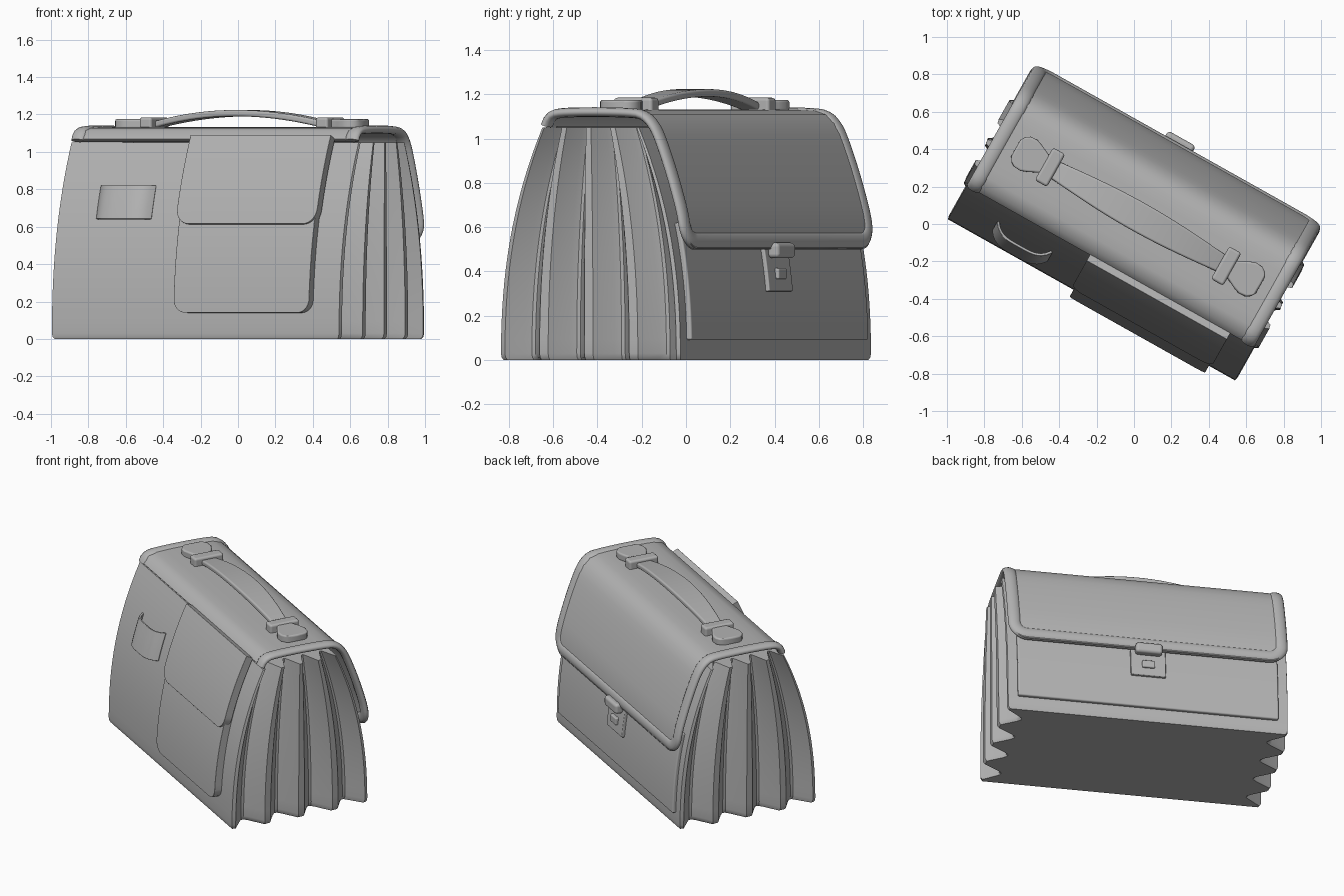
import bpy, bmesh, math
from mathutils import Vector

if "Cube" in bpy.data.objects:
    bpy.data.objects.remove(bpy.data.objects["Cube"], do_unlink=True)

TURN = math.radians(-29.3)   # the whole bag stands turned about z
HALF = 0.88                  # half width of the bag

leather = bpy.data.materials.new("grey_leather")
leather.use_nodes = True
GREY = (0.45, 0.45, 0.45, 1)
leather.diffuse_color = GREY
leather.node_tree.nodes["Principled BSDF"].inputs["Base Color"].default_value = GREY


def finish(name, bm, thick=0, bevel=0, sharp=None):
    """Turn a bmesh into a smooth shaded object with optional thickness and rounded edges."""
    bmesh.ops.recalc_face_normals(bm, faces=bm.faces)
    mesh = bpy.data.meshes.new(name)
    bm.to_mesh(mesh)
    bm.free()
    mesh.materials.append(leather)
    mesh.shade_smooth()
    if sharp:
        mesh.set_sharp_from_angle(angle=math.radians(sharp))
    ob = bpy.data.objects.new(name, mesh)
    bpy.context.collection.objects.link(ob)
    ob.rotation_euler.z = TURN
    if thick:
        mod = ob.modifiers.new("thickness", 'SOLIDIFY')
        mod.thickness, mod.offset = thick, 0
    if bevel:
        mod = ob.modifiers.new("soft_edge", 'BEVEL')
        mod.width, mod.segments = bevel, 3
        mod.limit_method, mod.angle_limit = 'ANGLE', math.radians(45)
        mod.harden_normals = True
    return ob


def skin(rows, closed=False, caps=False):
    """Bridge rows of points into a surface."""
    bm = bmesh.new()
    rings = [[bm.verts.new(p) for p in row] for row in rows]
    n = len(rings[0])
    for a, b in zip(rings, rings[1:]):
        for i in range(n if closed else n - 1):
            j = (i + 1) % n
            bm.faces.new((a[i], a[j], b[j], b[i]))
    if caps:
        bm.faces.new(rings[0])
        bm.faces.new(rings[-1])
    return bm


def panel(name, surf, u0, u1, a0, a1, r, thick, bevel):
    """Sheet lying on surf(a) -> (y, z); the corners at a0 are rounded by r."""
    steps = [r * (1 - math.cos(math.pi / 2 * i / 7)) for i in range(8)] if r else [0]
    steps += [r + (a1 - a0 - r) * i / 20 for i in range(1, 21)]
    rows = []
    for d in steps:
        cut = r - math.sqrt(max(0, r * r - (r - d) ** 2)) if d < r else 0
        y, z = surf(a0 + d)
        lo, hi = u0 + cut, u1 - cut
        rows.append([(lo + (hi - lo) * k / 8, y, z) for k in range(9)])
    return finish(name, skin(rows), thick, bevel)


def block(name, centre, size, bevel):
    bm = bmesh.new()
    bmesh.ops.create_cube(bm, size=1)
    for v in bm.verts:
        v.co = Vector(centre) + Vector([c * s for c, s in zip(v.co, size)])
    return finish(name, bm, 0, bevel)


def depth(z):
    """Half depth of the body, narrowing towards the top."""
    return 0.465 - 0.192 * max(z, 0) ** 2.29


def front(off):
    return lambda z: (-depth(z) - off, z)


def back(off):
    return lambda z: (depth(z) + off, z)


# Body with pleated sides
side = [(HALF, -1)]
for i in range(4):
    t = -1 + i * 0.5
    ridge = HALF if i == 3 else 0.9
    side += [(HALF + 0.005 if i == 0 else 0.9, t + 0.05), (0.81, t + 0.18), (0.785, t + 0.23),
             (0.785, t + 0.27), (0.81, t + 0.32), (ridge + 0.005, t + 0.46)]
side.append((HALF, 1))
outline = side + [(-u, -t) for u, t in side]
body_rows = []
for z, grow in [(0, 0.985), (0.012, 0.996), (0.03, 1)] + [(0.03 + 1.02 * i / 16, 1) for i in range(1, 17)]:
    body_rows.append([(u * grow, t * depth(z) * grow, z) for u, t in outline])
finish("pleated_body", skin(body_rows, True, True), sharp=38)

# Back panel below the flap
panel("back_panel", back(0.006), -0.82, 0.82, 0.09, 0.62, 0, 0.035, 0.01)

# Flap profile from the hem, over the top, to the front edge
keys = [(0.477, 0.50), (0.458, 0.64), (0.425, 0.76), (0.385, 0.88), (0.338, 1.0), (0.305, 1.06),
        (0.262, 1.10), (0.2, 1.115), (0, 1.12), (-0.18, 1.115), (-0.23, 1.095), (-0.25, 1.06)]
keys = [Vector(k) for k in keys]
curve = []
for i in range(len(keys) - 1):
    p, q = keys[i], keys[i + 1]
    m0 = (q - keys[max(i - 1, 0)]) / 2
    m1 = (keys[min(i + 2, len(keys) - 1)] - p) / 2
    for k in range(8):
        t = k / 8
        curve.append(p * (2 * t**3 - 3 * t**2 + 1) + m0 * (t**3 - 2 * t**2 + t)
                     + q * (3 * t**2 - 2 * t**3) + m1 * (t**3 - t**2))
curve.append(keys[-1])
length = sum((b - a).length for a, b in zip(curve, curve[1:]))


def over(a):
    """Point on the flap profile at distance a from the hem."""
    for p, q in zip(curve, curve[1:]):
        d = (q - p).length
        if a <= d:
            return p.lerp(q, a / d)
        a -= d
    return curve[-1]


panel("flap", over, -0.86, 0.86, 0, length, 0.1, 0.025, 0.006)

# Raised rim along the sides and hem of the flap
EDGE, R = 0.84, 0.08
half_path = [(EDGE, length - (length - 0.04 - R) * i / 40) for i in range(41)]
half_path += [(EDGE - R + R * math.cos(t), 0.04 + R - R * math.sin(t))
              for t in [math.pi / 2 * i / 8 for i in range(1, 9)]]
half_path.append((0.4, 0.04))
path = half_path + [(0, 0.04)] + [(-u, a) for u, a in reversed(half_path)]
pts = [Vector((u, *over(a))) for u, a in path]
rim_rows = []
for i, (u, a) in enumerate(path):
    tangent = (pts[min(i + 1, len(pts) - 1)] - pts[max(i - 1, 0)]).normalized()
    slope = over(min(a + 0.01, length)) - over(max(a - 0.01, 0))
    normal = Vector((0, slope.y, -slope.x)).normalized()
    across = tangent.cross(normal).normalized()
    ring = [math.tau * k / 12 for k in range(12)]
    rim_rows.append([pts[i] + across * 0.041 * math.cos(t) + normal * 0.022 * math.sin(t) for t in ring])
finish("flap_rim", skin(rim_rows, True, True), sharp=60)

# Front pocket and its cover
panel("front_pocket", front(0.02), -0.11, 0.72, 0.14, 0.8, 0.07, 0.055, 0.015)
panel("pocket_cover", front(0.036), -0.125, 0.735, 0.61, 1.08, 0.08, 0.05, 0.015)

# Bowed strap on the front
strap = []
for i in range(17):
    s = -1 + i / 8
    bow = 0.06 * (1 - s ** 4)
    strap.append([(-0.475 + 0.165 * s, -depth(z) - bow, z) for z in (0.64, 0.70, 0.76, 0.82)])
finish("front_strap", skin(strap), 0.015, 0.004)

# Carrying handle
grip = []
for i in range(25):
    u = -0.56 + 1.12 * i / 24
    w = 0.045 + 0.035 * math.cos(u / 0.56 * math.pi / 2)
    z = 1.135 + 0.072 * (1 - (u / 0.56) ** 2)
    grip.append([(u, 0.045 + w * k, z) for k in (-1, -0.5, 0, 0.5, 1)])
finish("handle", skin(grip), 0.034, 0.012)

# Handle end pads and keeper loops
for s, label in ((1, "left"), (-1, "right")):
    pad = []
    for u, w in [(0.53, 0.05), (0.58, 0.055), (0.63, 0.08), (0.67, 0.095), (0.71, 0.092), (0.735, 0.075), (0.75, 0.05)]:
        pad.append([(s * u, 0.045 + w * k, 1.15) for k in (-1, 0, 1)])
    finish("handle_pad_" + label, skin(pad), 0.05, 0.012)
    block("handle_loop_" + label, (s * 0.54, 0.045, 1.15), (0.075, 0.2, 0.07), 0.015)

# Lock on the back
panel("lock_plate", back(0.03), -0.11, 0.11, 0.31, 0.5, 0, 0.025, 0.006)
block("lock_button", (0, depth(0.39) + 0.045, 0.39), (0.08, 0.03, 0.05), 0.008)
block("lock_tab", (0, 0.495, 0.495), (0.17, 0.06, 0.07), 0.02)
